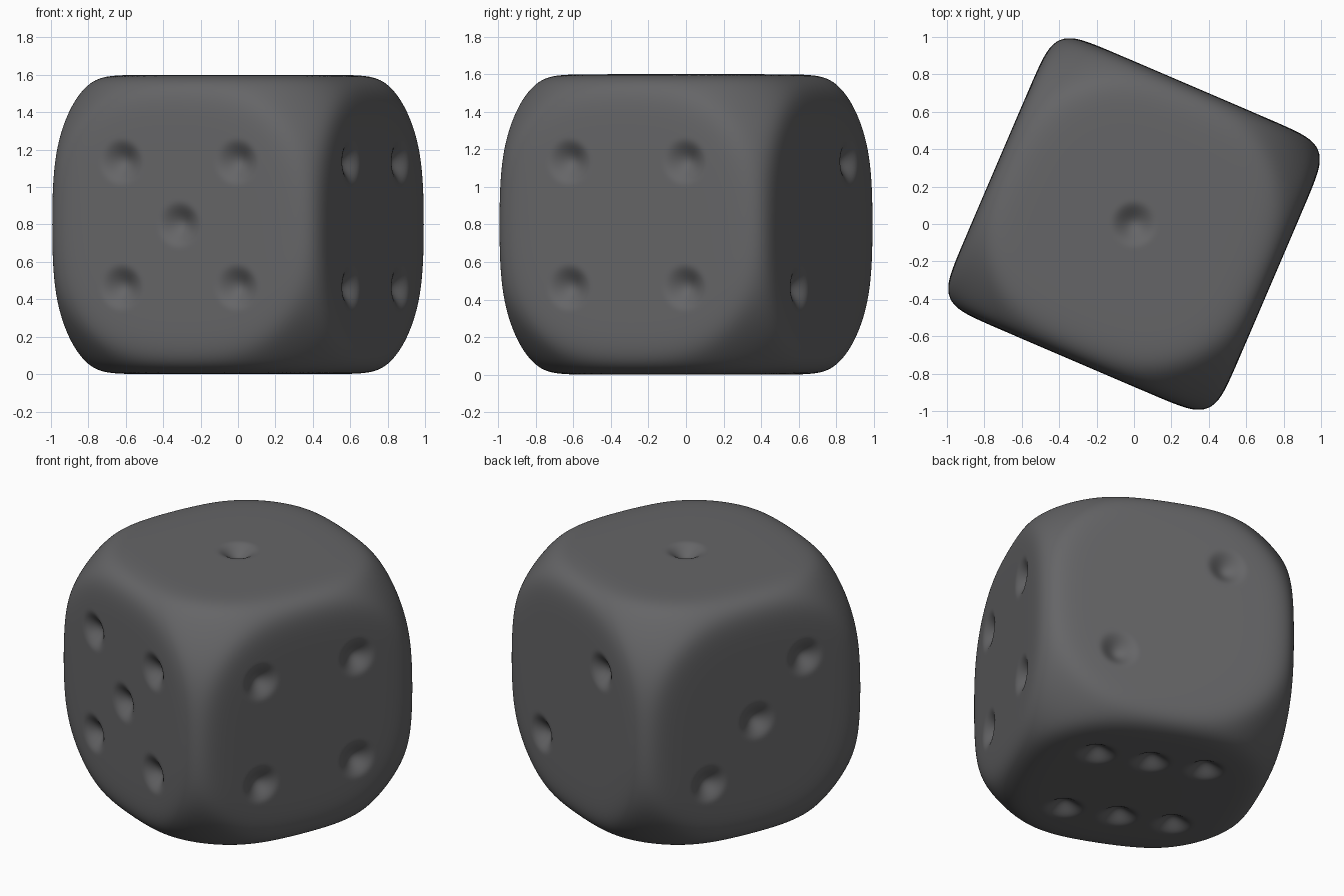
import bpy, bmesh, math
from mathutils import Vector, Matrix

if "Cube" in bpy.data.objects:
    bpy.data.objects.remove(bpy.data.objects["Cube"], do_unlink=True)

HALF = 0.8          # half the cube side
BALL = 1.11         # sphere that trims the corners
EDGE = 12.5         # sharpness of the rounded edges
BLEND = 30          # sharpness of the cube to sphere transition
SPREAD = 0.335      # offset of the outer pips
PIP_RADIUS = 0.13
PIP_DEPTH = 0.06
TURN = math.radians(-23.2)

# Pip layouts in the two remaining axes of each face
FALLING = [(-1, 1), (1, -1)]
CORNERS = FALLING + [(1, 1), (-1, -1)]
CENTRE = [(0, 0)]
SIX = CORNERS + [(0, 1), (0, -1)]

# (axis, side): pips
PIPS = {
    (1, -1): CORNERS + CENTRE,
    (1, 1): FALLING,
    (0, 1): CORNERS,
    (0, -1): FALLING + CENTRE,
    (2, 1): CENTRE,
    (2, -1): SIX,
}


def rounded(point):
    """Push a point onto a soft-edged cube trimmed by a sphere."""
    d = point.normalized()
    cube = HALF / sum(abs(c) ** EDGE for c in d) ** (1 / EDGE)
    reach = (cube ** -BLEND + BALL ** -BLEND) ** (-1 / BLEND)
    return d * reach


def dimple(point):
    """Sink a point that lies within a pip."""
    axis = max(range(3), key=lambda i: abs(point[i]))
    side = 1 if point[axis] > 0 else -1
    u, v = [point[i] for i in range(3) if i != axis]
    for a, b in PIPS[(axis, side)]:
        gap = math.hypot(u - a * SPREAD, v - b * SPREAD)
        if gap < PIP_RADIUS:
            wave = 0.5 + 0.5 * math.cos(math.pi * gap / PIP_RADIUS)
            point[axis] -= side * PIP_DEPTH * wave
    return point


# Die body: a finely divided cube, shaped and dimpled
bm = bmesh.new()
bmesh.ops.create_cube(bm, size=2)
bmesh.ops.subdivide_edges(bm, edges=bm.edges[:], cuts=99, use_grid_fill=True)
for vert in bm.verts:
    vert.co = dimple(rounded(vert.co))
placing = Matrix.Translation(Vector((0, 0, HALF))) @ Matrix.Rotation(TURN, 4, "Z")
bm.transform(placing)
for face in bm.faces:
    face.smooth = True
mesh = bpy.data.meshes.new("die_body")
bm.to_mesh(mesh)
bm.free()
die = bpy.data.objects.new("die_body", mesh)
bpy.context.scene.collection.objects.link(die)

# Dark grey finish
grey = bpy.data.materials.new("dark_grey")
grey.use_nodes = True
colour = (0.13, 0.13, 0.135, 1)
grey.diffuse_color = colour
grey.node_tree.nodes["Principled BSDF"].inputs["Base Color"].default_value = colour
mesh.materials.append(grey)
